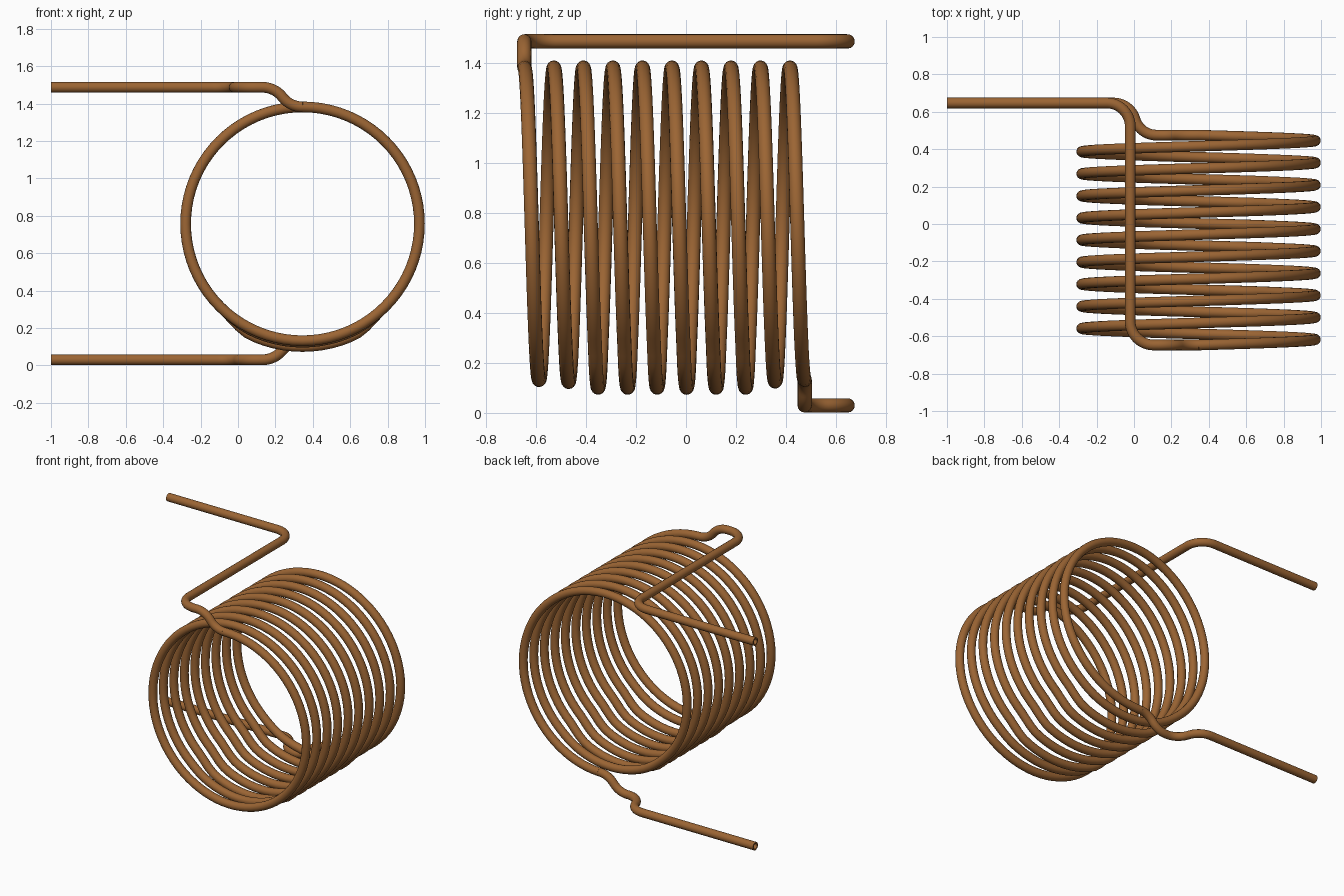
import bpy
import bmesh
import math
from mathutils import Vector

if "Cube" in bpy.data.objects:
    bpy.data.objects.remove(bpy.data.objects["Cube"])

TUBE = 0.0285           # tube radius
BORE = 0.019            # bore radius at the open ends
SIDES = 16
CX, CZ, R = 0.345, 0.757, 0.625   # coil centre and centreline radius
Y0, Y1 = -0.647, 0.475            # coil start and end
TURNS = 9.5
LOW, HIGH, BACK = 0.03, 1.487, 0.647

copper = bpy.data.materials.new("copper brown")
copper.diffuse_color = (0.33, 0.13, 0.034, 1)
copper.use_nodes = True
copper.node_tree.nodes["Principled BSDF"].inputs["Base Color"].default_value = copper.diffuse_color


def sweep(name, pts, open_end=False):
    """Round tube along pts; open_end adds a hollow mouth at the last point."""
    bm = bmesh.new()
    n = len(pts)
    tans = [(pts[min(i + 1, n - 1)] - pts[max(i - 1, 0)]).normalized() for i in range(n)]
    side = tans[0].orthogonal().normalized()

    def ring(centre, t, radius):
        up = t.cross(side)
        return [bm.verts.new(centre + radius * (math.cos(a) * side + math.sin(a) * up))
                for a in (2 * math.pi * k / SIDES for k in range(SIDES))]

    rings = []
    for p, t in zip(pts, tans):
        side = (side - t * side.dot(t)).normalized()
        rings.append(ring(p, t, TUBE))
    if open_end:
        rings.append(ring(pts[-1], tans[-1], BORE))
        rings.append(ring(pts[-1] - tans[-1] * 0.3, tans[-1], BORE))
    for a, b in zip(rings, rings[1:]):
        for k in range(SIDES):
            j = (k + 1) % SIDES
            bm.faces.new((a[k], a[j], b[j], b[k]))
    bm.faces.new(rings[0][::-1])
    bm.faces.new(rings[-1])
    bmesh.ops.recalc_face_normals(bm, faces=bm.faces)
    me = bpy.data.meshes.new(name)
    bm.to_mesh(me)
    bm.free()
    me.materials.append(copper)
    ob = bpy.data.objects.new(name, me)
    bpy.context.collection.objects.link(ob)
    bpy.context.view_layer.objects.active = ob
    ob.select_set(True)
    bpy.ops.object.shade_smooth_by_angle(angle=math.radians(40))
    ob.select_set(False)


def s_bend(start, fwd, rise, length, height, steps=10):
    """Two equal opposite arcs moving length along fwd and height along rise."""
    half = 2 * math.atan2(height, length)
    r = length / (2 * math.sin(half))
    first = [start + fwd * r * math.sin(a) + rise * r * (1 - math.cos(a))
             for a in (half * i / steps for i in range(steps + 1))]
    end = start + fwd * length + rise * height
    return first + [start + end - p for p in first[-2::-1]]


def corner(p, d_in, d_out, r, steps=12):
    """Quarter bend around the corner point p."""
    c = p - d_in * r + d_out * r
    return [c + r * (d_in * math.sin(a) - d_out * math.cos(a))
            for a in (math.pi / 2 * i / steps for i in range(steps + 1))]


# Coil: helix whose lower arc sags slightly outward on the middle turns
SAG = [0.0, 0.008] + [0.031] * 6 + [0.006, 0.0]
STEPS = 80
coil = []
for i in range(int(TURNS * STEPS) + 1):
    turn = i / STEPS
    a = 2 * math.pi * turn
    off = abs(math.degrees(a) % 360 - 180)
    s = min(max((42 - off) / 18, 0), 1)
    rad = R + SAG[int(turn)] * s * s * (3 - 2 * s)
    coil.append(Vector((CX + rad * math.sin(a), Y0 + (Y1 - Y0) * turn / TURNS,
                        CZ + rad * math.cos(a))))
sweep("coil", coil)

LEFT, REAR, UP = Vector((-1, 0, 0)), Vector((0, 1, 0)), Vector((0, 0, 1))

# Upper lead: rises off the front turn, runs back over the coil, exits left
top = coil[0].copy()
path = s_bend(top, LEFT, UP, 0.215, HIGH - top.z)
path += corner(Vector((-0.02, Y0, HIGH)), LEFT, REAR, 0.125)
path += corner(Vector((-0.02, BACK, HIGH)), REAR, LEFT, 0.125)
path.append(Vector((-1, BACK, HIGH)))
sweep("upper_lead", path, True)

# Lower lead: drops off the last turn, jogs rearward, exits left
end = coil[-1].copy()
path = s_bend(end, LEFT, -UP, 0.215, end.z - LOW)
path += s_bend(Vector((0.12, Y1, LOW)), LEFT, REAR, 0.23, BACK - Y1)
path.append(Vector((-1, BACK, LOW)))
sweep("lower_lead", path, True)
